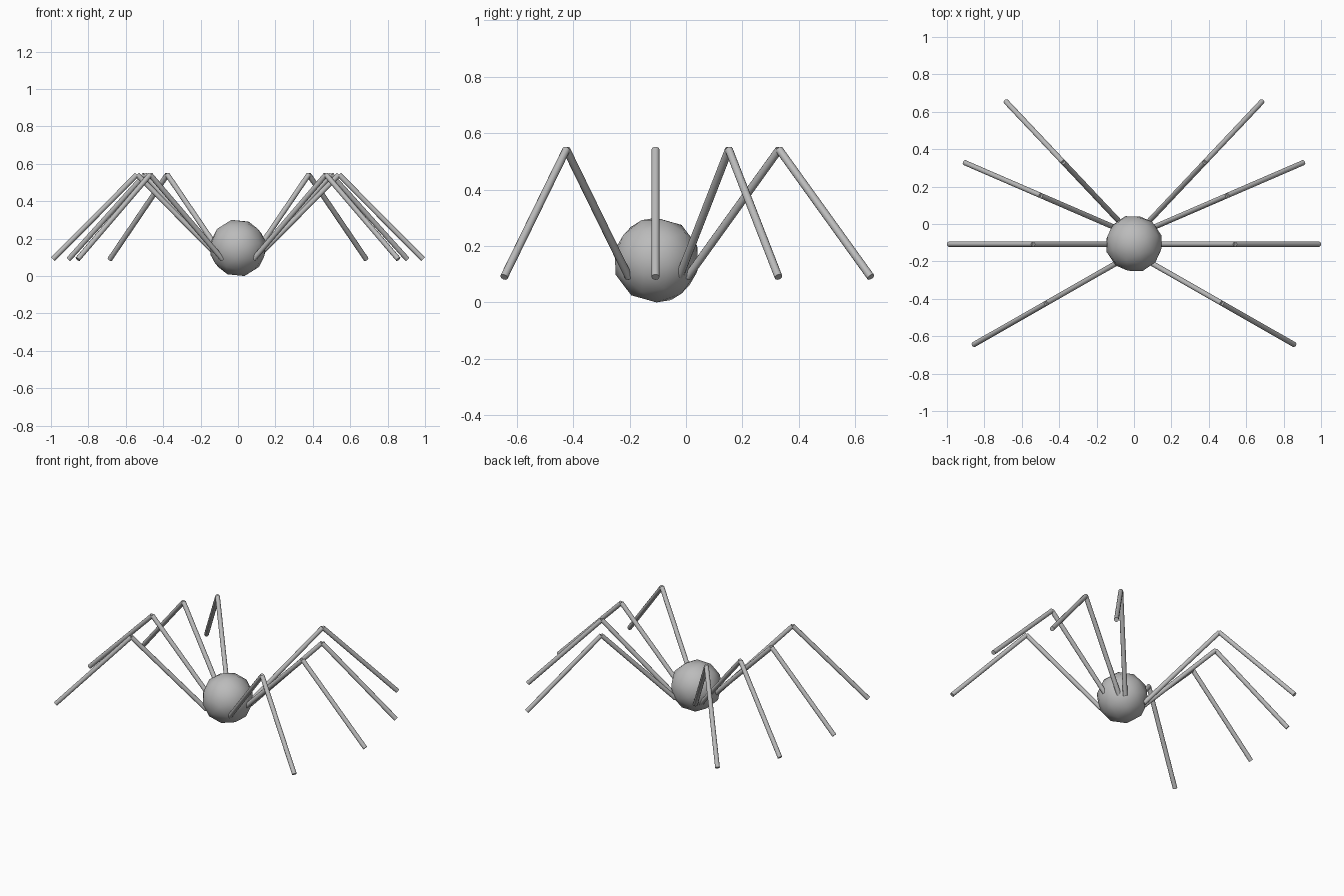
import bpy
from math import radians
from mathutils import Vector

cube = bpy.data.objects.get("Cube")
if cube:
    bpy.data.objects.remove(cube, do_unlink=True)

grey = bpy.data.materials.new("plain_grey")
grey.use_nodes = True
colour = (0.5, 0.5, 0.5, 1)
grey.diffuse_color = colour
grey.node_tree.nodes["Principled BSDF"].inputs["Base Color"].default_value = colour

LEG_RADIUS = 0.014
FOOT_Z, KNEE_Z = 0.09, 0.542


def finish(name, angle):
    obj = bpy.context.object
    obj.name = name
    obj.data.materials.append(grey)
    bpy.ops.object.shade_smooth_by_angle(angle=radians(angle))
    return obj


def rod(name, a, b):
    """Capped cylinder running from a to b."""
    a, b = Vector(a), Vector(b)
    bpy.ops.mesh.primitive_cylinder_add(vertices=12, radius=LEG_RADIUS,
                                        depth=(b - a).length, location=(a + b) / 2)
    obj = finish(name, 40)
    obj.rotation_euler = (b - a).to_track_quat('Z', 'Y').to_euler()


# Round faceted body, slightly tilted
bpy.ops.mesh.primitive_ico_sphere_add(subdivisions=2, radius=0.154,
                                      location=(0, -0.105, 0.15),
                                      rotation=(radians(20), radians(12), 0))
finish("body", 60)

# Knee and foot positions in plan, back to front
legs = {
    "back": ((0.378, 0.33), (0.685, 0.655)),
    "mid_back": ((0.498, 0.152), (0.905, 0.328)),
    "middle": ((0.54, -0.108), (0.99, -0.108)),
    "front": ((0.47, -0.424), (0.857, -0.645)),
}
for place, (knee, foot) in legs.items():
    for side, s in (("left", 1), ("right", -1)):
        k = (s * knee[0], knee[1], KNEE_Z)
        f = (s * foot[0], foot[1], FOOT_Z)
        # The hip mirrors the foot across the knee
        h = (2 * k[0] - f[0], 2 * k[1] - f[1], FOOT_Z)
        rod(f"{place}_{side}_upper_leg", h, k)
        rod(f"{place}_{side}_lower_leg", k, f)
